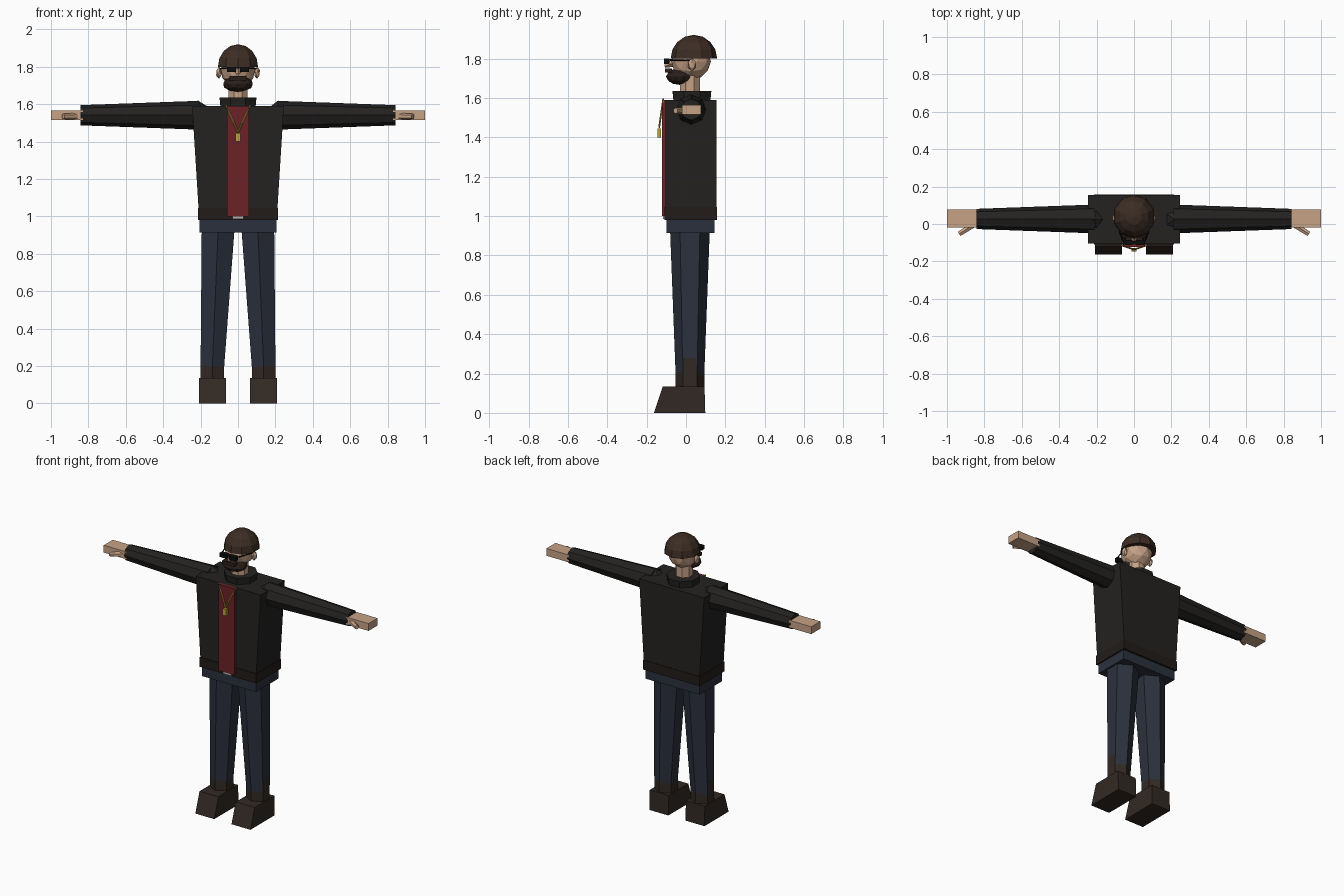
import bpy, bmesh, math
from mathutils import Vector, Matrix

if "Cube" in bpy.data.objects:
    bpy.data.objects.remove(bpy.data.objects["Cube"])


def material(name, r, g, b):
    m = bpy.data.materials.new(name)
    m.diffuse_color = (r, g, b, 1)
    m.use_nodes = True
    m.node_tree.nodes["Principled BSDF"].inputs["Base Color"].default_value = m.diffuse_color
    return m


BLACK = material("jacket_black", 0.017, 0.016, 0.015)
TRIM = material("dark_trim", 0.016, 0.012, 0.010)
RED = material("shirt_red", 0.15, 0.016, 0.020)
DENIM = material("denim", 0.024, 0.030, 0.046)
LEATHER = material("leather", 0.032, 0.022, 0.017)
SKIN = material("skin", 0.57, 0.36, 0.24)
HAIR = material("hair", 0.045, 0.026, 0.017)
BEARD = material("beard", 0.024, 0.014, 0.010)
GOLD = material("gold", 0.50, 0.36, 0.05)
LENS = material("lens", 0.004, 0.004, 0.004)
STEEL = material("steel", 0.45, 0.45, 0.45)


def finish(name, bm, mat):
    bmesh.ops.recalc_face_normals(bm, faces=bm.faces)
    me = bpy.data.meshes.new(name)
    bm.to_mesh(me)
    bm.free()
    me.materials.append(mat)
    ob = bpy.data.objects.new(name, me)
    bpy.context.collection.objects.link(ob)
    return ob


def loft(name, rings, mat):
    """Closed skin through rings of equal point count."""
    bm = bmesh.new()
    vs = [[bm.verts.new(p) for p in ring] for ring in rings]
    n = len(vs[0])
    for a, b in zip(vs, vs[1:]):
        for i in range(n):
            j = (i + 1) % n
            bm.faces.new((a[i], a[j], b[j], b[i]))
    bm.faces.new(vs[0])
    bm.faces.new(vs[-1])
    return finish(name, bm, mat)


def rect(x0, x1, y0, y1, z):
    return [(x0, y0, z), (x1, y0, z), (x1, y1, z), (x0, y1, z)]


def box(name, x, y, z, mat):
    return loft(name, [rect(*x, *y, z[0]), rect(*x, *y, z[1])], mat)


def rod(name, p, q, r1, r2, n, mat, turn=0.0):
    """Tapered n-sided cylinder between two points."""
    p, q = Vector(p), Vector(q)
    d = q - p
    bm = bmesh.new()
    M = (Matrix.Translation((p + q) / 2) @ d.to_track_quat('Z', 'Y').to_matrix().to_4x4()
         @ Matrix.Rotation(turn, 4, 'Z'))
    bmesh.ops.create_cone(bm, cap_ends=True, segments=n, radius1=r1, radius2=r2,
                          depth=d.length, matrix=M)
    return finish(name, bm, mat)


def ball(name, c, size, mat, sub=2):
    bm = bmesh.new()
    M = Matrix.Translation(c) @ Matrix.Diagonal((*size, 1))
    bmesh.ops.create_icosphere(bm, subdivisions=sub, radius=1, matrix=M)
    return finish(name, bm, mat)


# Jacket body, hem, collar and shirt panel
loft("jacket", [rect(-.21, .21, -.105, .155, 1.03), rect(-.245, .245, -.105, .155, 1.59)], BLACK)
box("jacket_hem", (-.214, .214), (-.109, .158), (.98, 1.045), TRIM)
rod("collar", (0, .03, 1.57), (0, .03, 1.635), .10, .107, 8, BLACK, math.pi / 8)
box("shirt", (-.06, .06), (-.122, -.10), (1.0, 1.59), RED)
box("belt_buckle", (-.03, .03), (-.118, -.10), (.985, 1.005), STEEL)

# Hips
box("hips", (-.205, .205), (-.098, .145), (.915, .99), DENIM)

for s, side in ((-1, "left"), (1, "right")):
    # Trouser leg and boot
    rod(side + "_leg", (s * .137, .02, .2), (s * .105, .02, .96), .073, .102, 6, DENIM, math.pi / 6
        ).data.transform(Matrix.Identity(4))
    rod(side + "_boot_shaft", (s * .137, .02, .1), (s * .137, .02, .28), .073, .073, 6, LEATHER)
    x0, x1 = sorted((s * .065, s * .208))
    loft(side + "_boot", [rect(x0, x1, -.163, .098, 0), rect(x0, x1, -.118, .094, .135)], LEATHER)
    # Shoulder, sleeve, hand and thumb
    ball(side + "_shoulder", (s * .215, .025, 1.54), (.08, .08, .08), BLACK, 1)
    rod(side + "_sleeve", (s * .21, .027, 1.541), (s * .842, .027, 1.541), .077, .054, 8, BLACK)
    box(side + "_hand", sorted((s * .83, s * 1.0)), (-.02, .077), (1.515, 1.565), SKIN)
    rod(side + "_thumb", (s * .86, -.005, 1.535), (s * .935, -.053, 1.535), .018, .015, 6, SKIN)
    # Ear, lens, temple and chain half
    ball(side + "_ear", (s * .102, .03, 1.768), (.017, .022, .033), SKIN, 1)
    box(side + "_lens", sorted((s * .012, s * .06)), (-.112, -.085), (1.772, 1.80), LENS)
    rod(side + "_temple", (s * .06, -.09, 1.793), (s * .1, .03, 1.79), .004, .004, 4, LENS)
    rod(side + "_chain", (s * .065, -.115, 1.595), (0, -.136, 1.45), .005, .005, 5, GOLD)

# Pendant
box("pendant", (-.013, .013), (-.146, -.128), (1.40, 1.445), GOLD)

# Neck and head
rod("neck", (0, .02, 1.58), (0, .02, 1.74), .056, .056, 8, SKIN, math.pi / 8)
ball("head", (0, .025, 1.785), (.095, .102, .095), SKIN)
rod("nose", (0, -.07, 1.775), (0, -.108, 1.76), .018, .008, 4, SKIN)
box("glasses_bridge", (-.015, .015), (-.108, -.09), (1.79, 1.80), LENS)

# Hair cap: upper half of a coarse sphere
bm = bmesh.new()
bmesh.ops.create_uvsphere(bm, u_segments=10, v_segments=8, radius=1)
cut = bmesh.ops.bisect_plane(bm, geom=bm.verts[:] + bm.edges[:] + bm.faces[:],
                             plane_co=(0, 0, 0), plane_no=(0, 0, -1), clear_outer=True)
bmesh.ops.holes_fill(bm, edges=[e for e in bm.edges if e.is_boundary])
bmesh.ops.transform(bm, verts=bm.verts,
                    matrix=Matrix.Translation((0, .04, 1.80)) @ Matrix.Diagonal((.113, .118, .12, 1)))
finish("hair", bm, HAIR)

# Beard and moustache
ball("beard", (0, -.032, 1.708), (.083, .07, .042), BEARD)
box("moustache", (-.045, .045), (-.106, -.07), (1.728, 1.75), BEARD)
